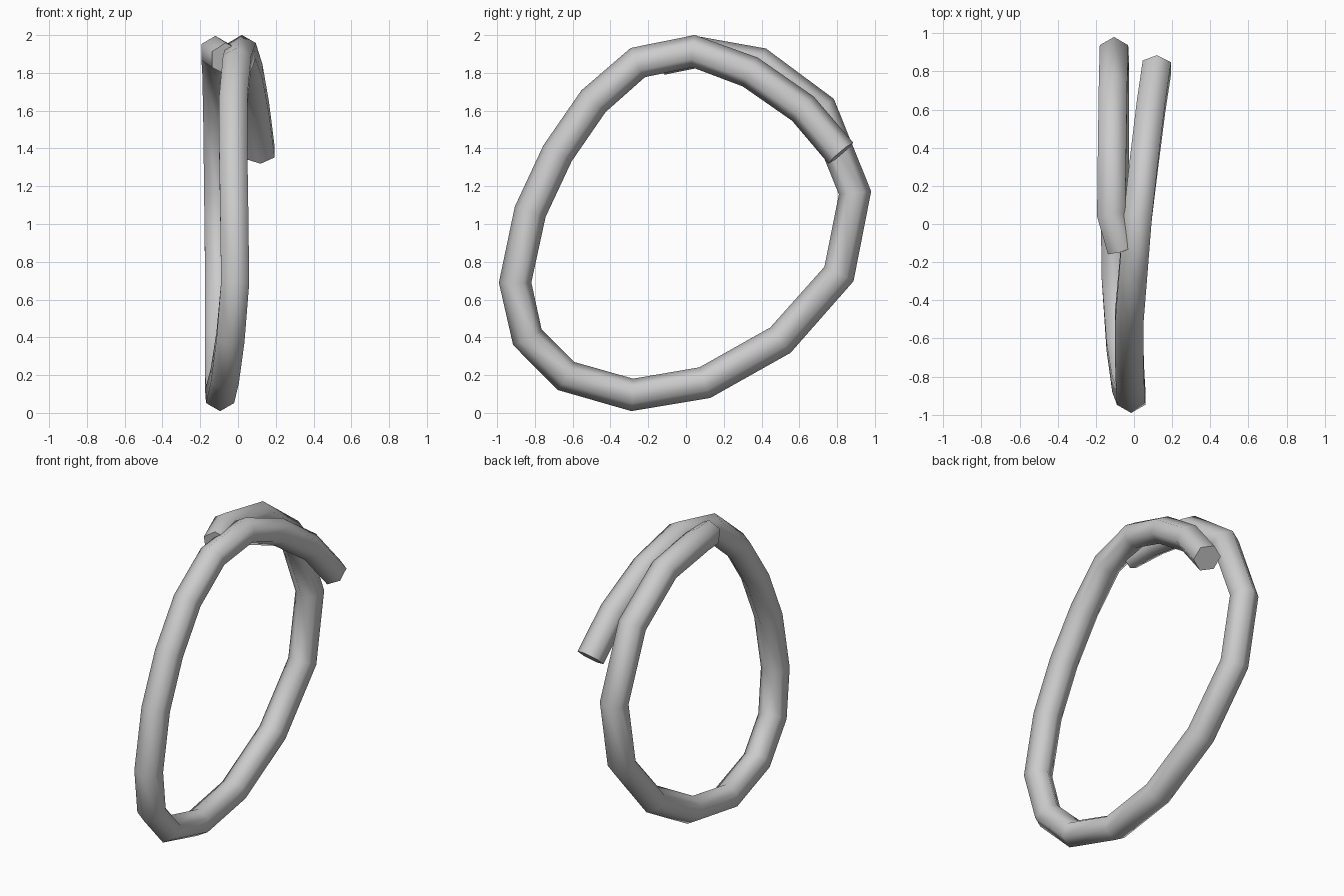
import bpy, bmesh
from math import cos, sin, pi
from mathutils import Vector

if "Cube" in bpy.data.objects:
    bpy.data.objects.remove(bpy.data.objects["Cube"])

RADIUS, SIDES = 0.086, 6

# Centre line of the coil, from the front free end round to the rear free end
path = [Vector(p) for p in [
    (0.12, 0.82, 1.375), (0.09, 0.62, 1.61), (0.055, 0.34, 1.805),
    (0.02, 0.04, 1.915), (-0.005, -0.255, 1.855), (-0.025, -0.49, 1.65),
    (-0.025, -0.68, 1.375), (-0.02, -0.825, 1.065), (-0.015, -0.905, 0.69),
    (-0.04, -0.84, 0.40), (-0.07, -0.635, 0.195), (-0.095, -0.285, 0.095),
    (-0.10, 0.10, 0.16), (-0.10, 0.50, 0.385), (-0.10, 0.81, 0.735),
    (-0.105, 0.895, 1.165), (-0.11, 0.715, 1.61), (-0.115, 0.39, 1.85),
    (-0.12, 0.05, 1.91), (-0.065, -0.13, 1.875)]]

# Six-sided tube with one corner always pointing away from the coil centre
bm = bmesh.new()
rings = []
for i, p in enumerate(path):
    before = (p - path[i - 1]).normalized() if i else Vector()
    after = (path[i + 1] - p).normalized() if i < len(path) - 1 else Vector()
    t = (before + after).normalized()
    side = Vector((1, 0, 0))
    side = (side - t * side.dot(t)).normalized()
    out = t.cross(side)
    rings.append([bm.verts.new(p + RADIUS * (cos(a) * out + sin(a) * side))
                  for a in (2 * pi * k / SIDES for k in range(SIDES))])
for a, b in zip(rings, rings[1:]):
    for k in range(SIDES):
        n = (k + 1) % SIDES
        bm.faces.new((a[k], a[n], b[n], b[k])).smooth = True

# Flat end caps with crisp rims
for ring in (rings[0], rings[-1]):
    cap = bm.faces.new(ring)
    for e in cap.edges:
        e.smooth = False
bmesh.ops.recalc_face_normals(bm, faces=bm.faces)

mesh = bpy.data.meshes.new("coiled_ring")
bm.to_mesh(mesh)
bm.free()
bpy.context.collection.objects.link(bpy.data.objects.new("coiled_ring", mesh))
